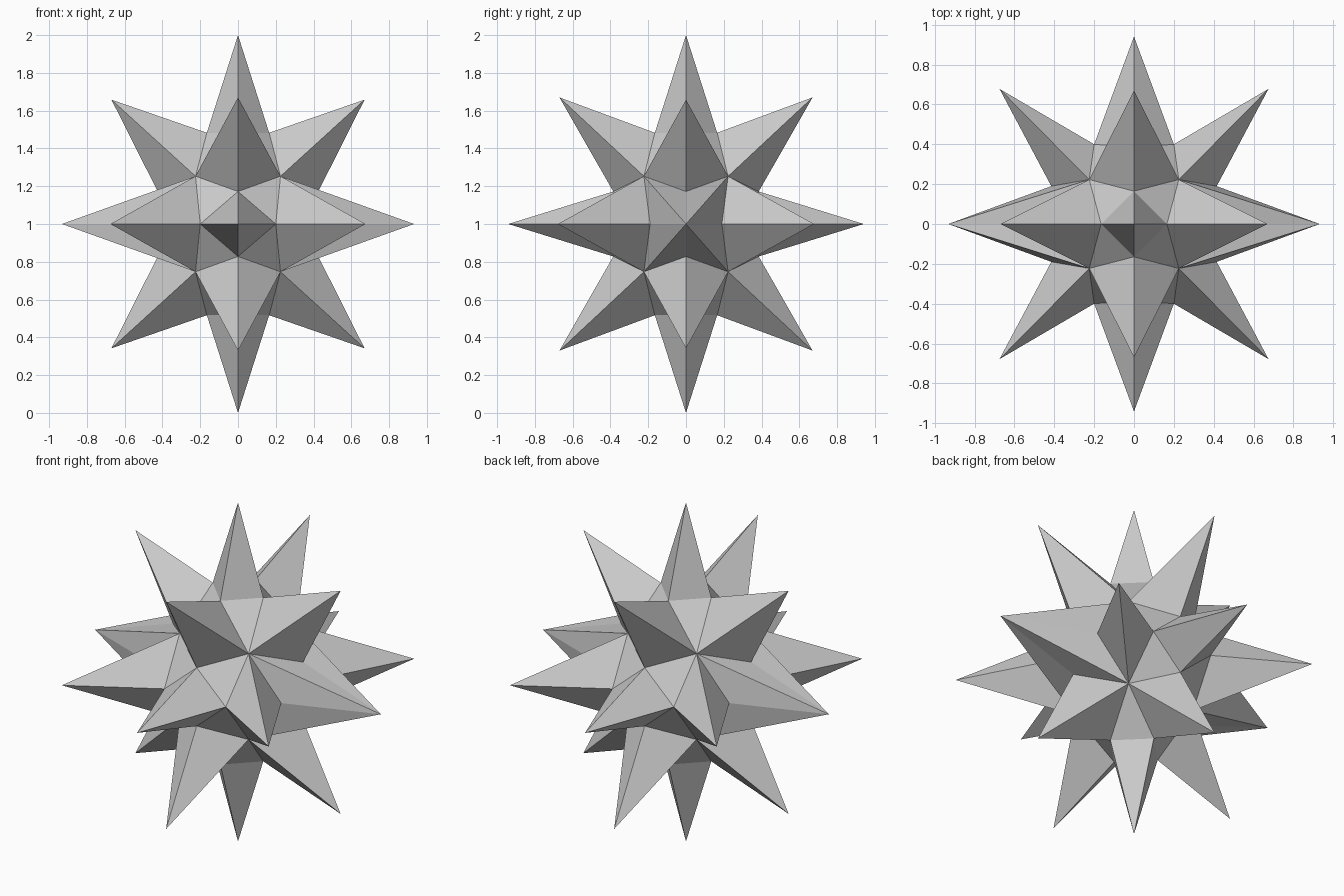
import bpy, bmesh
from itertools import product

if "Cube" in bpy.data.objects:
    bpy.data.objects.remove(bpy.data.objects["Cube"])

# Key points of one octant, relative to the centre
P = {
    # long spike tips on the axes
    "X": (0.932, 0, 0), "Y": (0, 0.941, 0), "Z": (0, 0, 1.0),
    # spike tips between two axes
    "XY": (0.675, 0.678, 0), "XZ": (0.67, 0, 0.658), "YZ": (0, 0.67, 0.67),
    # valleys: first letter is the nearer axis
    "xy": (0.415, 0.19, 0), "yx": (0.2, 0.40, 0),
    "xz": (0.425, 0, 0.172), "zx": (0.165, 0, 0.483),
    "yz": (0, 0.385, 0.172), "zy": (0, 0.165, 0.483),
    # dimple in the middle of the octant
    "d": (0.225, 0.223, 0.253),
}

# Faces of one octant
FACES = ["Z zx zy", "zx d zy", "Y yz yx", "yz d yx", "X xy d", "X d xz"]
for tip in ("XY", "XZ", "YZ"):
    a = tip.lower()
    FACES += [f"{tip} {a} d", f"{tip} d {a[::-1]}"]

# Mirror the octant into all eight
bm = bmesh.new()
for s in product((1, -1), repeat=3):
    v = {k: bm.verts.new([c * m for c, m in zip(p, s)]) for k, p in P.items()}
    for f in FACES:
        bm.faces.new([v[k] for k in f.split()])
bmesh.ops.remove_doubles(bm, verts=bm.verts, dist=0.001)
bmesh.ops.recalc_face_normals(bm, faces=bm.faces)
bmesh.ops.translate(bm, verts=bm.verts, vec=(0, 0, 1))

# Spiked star
mesh = bpy.data.meshes.new("spiked_star")
bm.to_mesh(mesh)
bm.free()
bpy.context.collection.objects.link(bpy.data.objects.new("spiked_star", mesh))
